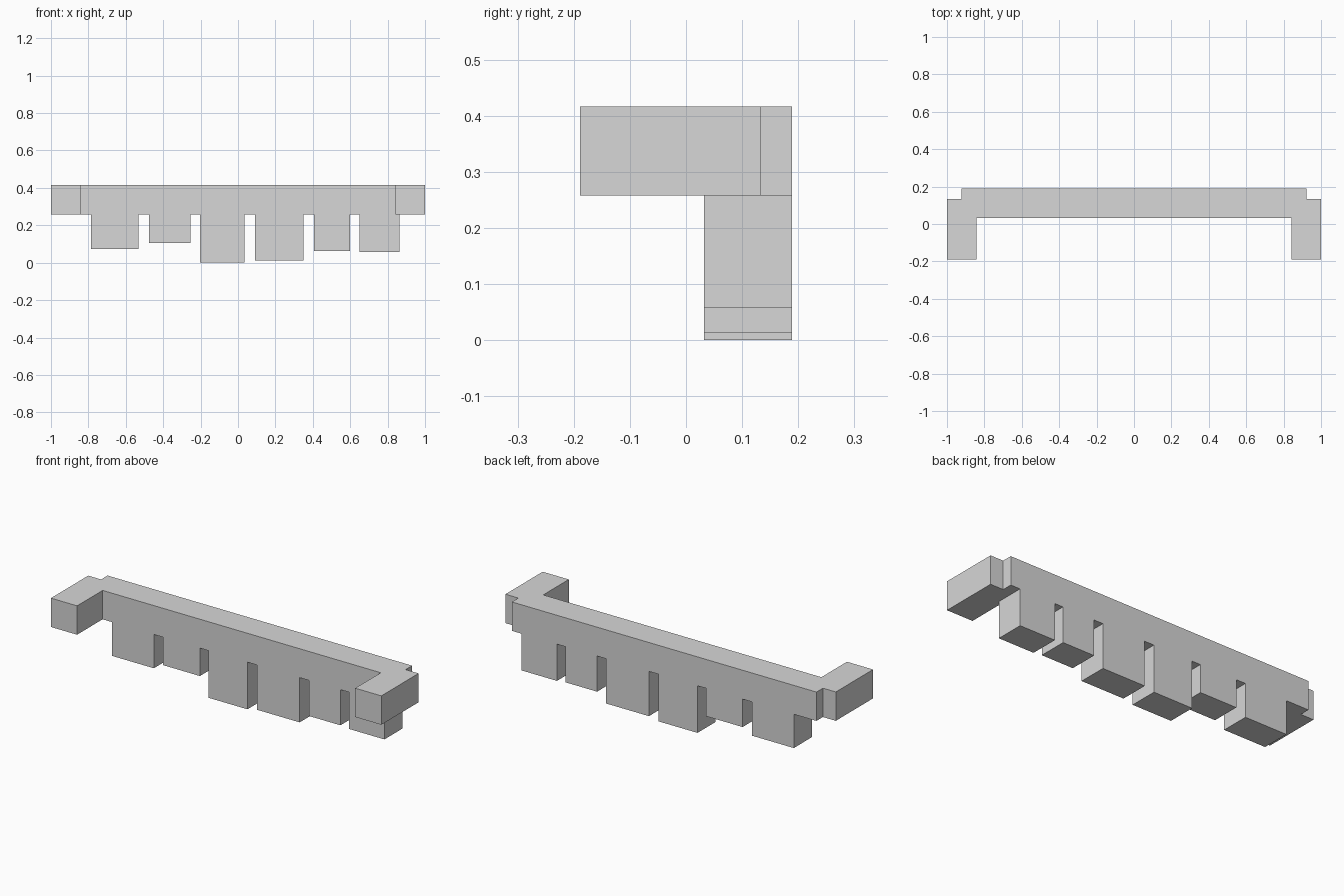
import bpy
import bmesh

cube = bpy.data.objects.get("Cube")
if cube:
    bpy.data.objects.remove(cube, do_unlink=True)

# Plain light grey shared by every part
stone = bpy.data.materials.new("light_stone_grey")
stone.use_nodes = True
grey = (0.68, 0.68, 0.68, 1)
stone.diffuse_color = grey
stone.node_tree.nodes["Principled BSDF"].inputs["Base Color"].default_value = grey

TOP, UNDERSIDE = 0.416, 0.258
FRONT, BACK = 0.032, 0.189


def prism(name, outline, z0, z1, capped=True):
    """Extrude a plan outline upwards; the top cap is optional."""
    bm = bmesh.new()
    base = bm.faces.new([bm.verts.new((x, y, z0)) for x, y in outline])
    result = bmesh.ops.extrude_face_region(bm, geom=[base], use_keep_orig=True)
    raised = [g for g in result["geom"] if isinstance(g, bmesh.types.BMVert)]
    bmesh.ops.translate(bm, verts=raised, vec=(0, 0, z1 - z0))
    bmesh.ops.recalc_face_normals(bm, faces=bm.faces)
    if not capped:
        lids = [f for f in bm.faces if f.normal.z > 0.9]
        bmesh.ops.delete(bm, geom=lids, context="FACES_ONLY")
    mesh = bpy.data.meshes.new(name)
    bm.to_mesh(mesh)
    bm.free()
    mesh.materials.append(stone)
    obj = bpy.data.objects.new(name, mesh)
    bpy.context.collection.objects.link(obj)


# Top beam with forward arms and notched rear corners, mirrored in plan
half = [(0.922, BACK), (0.922, 0.133), (1, 0.133), (1, -BACK),
        (0.842, -BACK), (0.842, FRONT)]
outline = half + [(-x, y) for x, y in reversed(half)]
prism("top_beam", outline, UNDERSIDE, TOP)

# Uneven hanging blocks: left edge, right edge, bottom height
blocks = [(-0.785, -0.532, 0.073), (-0.475, -0.253, 0.105),
          (-0.202, 0.035, 0), (0.092, 0.351, 0.013),
          (0.406, 0.598, 0.063), (0.649, 0.864, 0.057)]
for i, (x0, x1, bottom) in enumerate(blocks, 1):
    plan = [(x0, FRONT), (x1, FRONT), (x1, BACK), (x0, BACK)]
    prism(f"hanging_block_{i}", plan, bottom, UNDERSIDE, capped=False)
